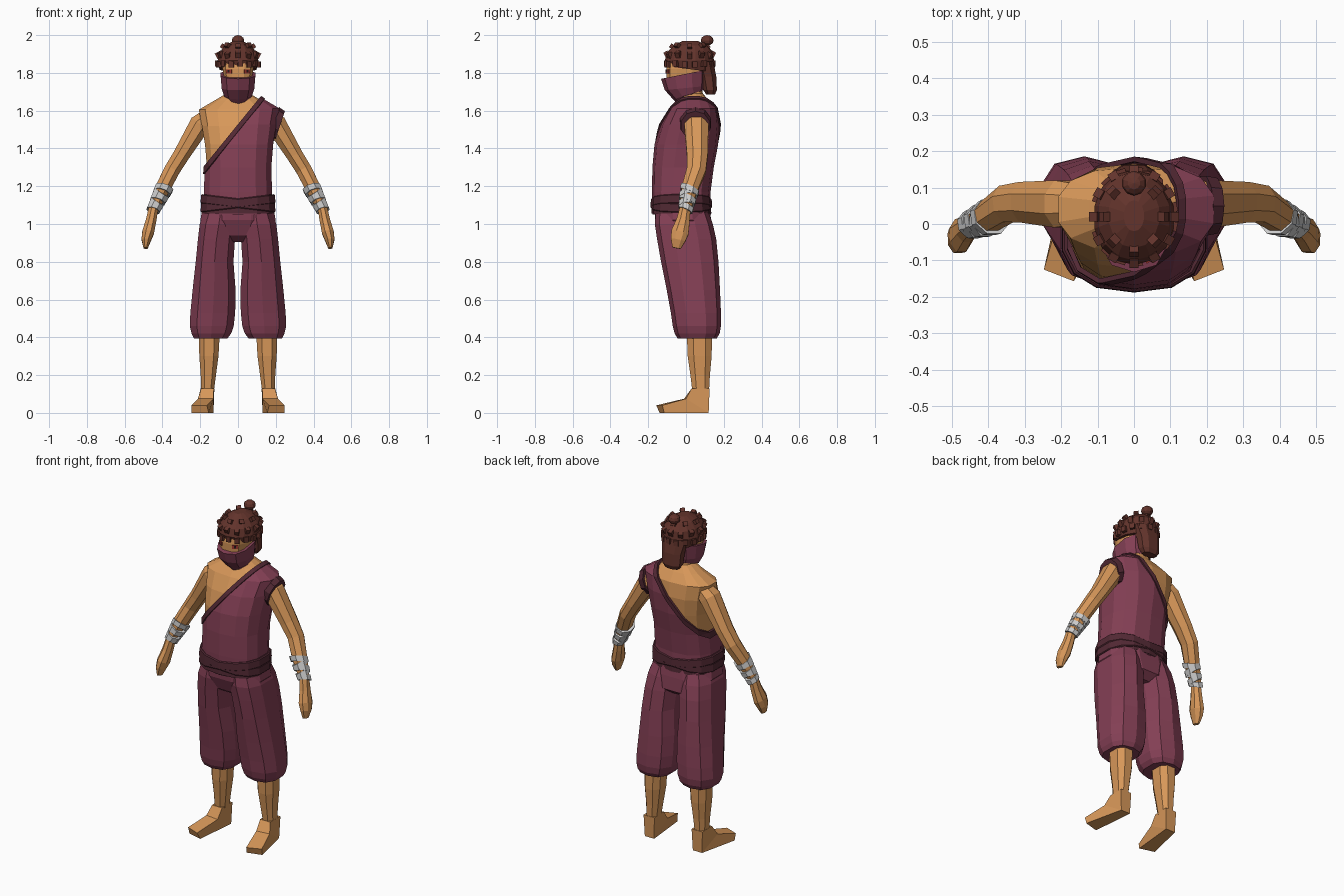
import bpy, bmesh, math
from mathutils import Vector, Matrix

if "Cube" in bpy.data.objects:
    bpy.data.objects.remove(bpy.data.objects["Cube"])

def material(name, rgb):
    m = bpy.data.materials.new(name)
    m.diffuse_color = (*rgb, 1)
    m.use_nodes = True
    m.node_tree.nodes["Principled BSDF"].inputs["Base Color"].default_value = m.diffuse_color
    return m

SKIN = material("tan skin", (0.68, 0.31, 0.10))
CLOTH = material("plum cloth", (0.23, 0.05, 0.09))
DARK = material("dark plum trim", (0.085, 0.022, 0.034))
HAIR = material("red brown hair", (0.125, 0.034, 0.025))
WRAP = material("pale grey wrap", (0.6, 0.6, 0.6))
EYE = material("red eye", (0.35, 0.04, 0.03))
PUPIL = material("dark pupil", (0.02, 0.01, 0.01))

def finish(bm, name, mat):
    bmesh.ops.recalc_face_normals(bm, faces=bm.faces)
    me = bpy.data.meshes.new(name)
    bm.to_mesh(me)
    bm.free()
    me.materials.append(mat)
    ob = bpy.data.objects.new(name, me)
    bpy.context.collection.objects.link(ob)
    return ob

def loft(bm, rings, s=1, caps=True):
    """Skin a list of point rings; s = -1 mirrors in x."""
    vs = [[bm.verts.new((p[0] * s, p[1], p[2])) for p in r] for r in rings]
    n = len(vs[0])
    for a, b in zip(vs, vs[1:]):
        for i in range(n):
            j = (i + 1) % n
            bm.faces.new((a[i], a[j], b[j], b[i]))
    if caps:
        bm.faces.new(vs[0])
        bm.faces.new(vs[-1])

def ring(z, x0, x1, y0, y1, n=12, p=2.5, tx=0, ty=0):
    """Level rounded-box ring from its bounds, tilted by tx and ty."""
    out = []
    for i in range(n):
        a = math.tau * (i + 0.5) / n
        c, s = math.cos(a), math.sin(a)
        x = (x0 + x1) / 2 + (x1 - x0) / 2 * math.copysign(abs(c) ** (2 / p), c)
        y = (y0 + y1) / 2 + (y1 - y0) / 2 * math.copysign(abs(s) ** (2 / p), s)
        out.append((x, y, z + tx * x + ty * y))
    return out

def tube(path, n=8, axis=None):
    """Rings across a path of (x, y, z, side radius, depth radius)."""
    pts = [Vector(q[:3]) for q in path]
    out = []
    for i, c in enumerate(pts):
        d = axis or pts[min(i + 1, len(pts) - 1)] - pts[max(i - 1, 0)]
        d = d.normalized()
        u = (Vector((0, 1, 0)) - d * d.y).normalized()
        v = d.cross(u)
        angs = [math.tau * (k + 0.5) / n for k in range(n)]
        out.append([c + u * path[i][4] * math.cos(a) + v * path[i][3] * math.sin(a) for a in angs])
    return out

def part(name, rings, mat, s=1):
    bm = bmesh.new()
    loft(bm, rings, s)
    return finish(bm, name, mat)

def cube(bm, loc, size, rot=0, pitch=0):
    m = Matrix.Translation(loc) @ Matrix.Rotation(rot, 4, 'Z') @ Matrix.Rotation(pitch, 4, 'X')
    bmesh.ops.create_cube(bm, size=1, matrix=m @ Matrix.Diagonal((*size, 1)))

# Torso profile: height, half width, front, back
TORSO = [(1.05, .178, -.165, .12), (1.17, .172, -.168, .118), (1.3, .168, -.166, .135),
         (1.42, .178, -.155, .158), (1.52, .195, -.122, .166), (1.605, .212, -.075, .155),
         (1.655, .125, -.035, .12), (1.69, .065, -.02, .09), (1.76, .058, -.03, .07)]

def torso_mesh(o=0):
    bm = bmesh.new()
    loft(bm, [ring(z + o * (z > 1.5) * .6, -w - o, w + o, f - o, b + o, 14) for z, w, f, b in TORSO])
    return bm

def cut(bm, shift, outer):
    # Diagonal neckline plane running over one shoulder
    n = Vector((-.35, 0, .285)).normalized()
    bmesh.ops.bisect_plane(bm, geom=bm.verts[:] + bm.edges[:] + bm.faces[:],
                           plane_co=Vector((-.17, 0, 1.31)) + n * shift, plane_no=n,
                           clear_outer=outer, clear_inner=not outer)

finish(torso_mesh(), "torso", SKIN)
bm = torso_mesh(.012)
cut(bm, 0, True)
finish(bm, "one_shoulder_tunic", CLOTH)
bm = torso_mesh(.019)
cut(bm, .006, True)
cut(bm, -.018, False)
trim = finish(bm, "neckline_trim", DARK)
sol = trim.modifiers.new("thickness", 'SOLIDIFY')
sol.thickness = .014
sol.offset = -1

# Armhole edge on the covered shoulder
part("armhole_trim", tube([(.19, .05, 1.535, .088, .086), (.222, .05, 1.52, .082, .08)],
                          10, Vector((.9, 0, -.3))), DARK)

# Trousers: hips and two baggy legs
part("trouser_hips", [ring(.905, -.06, .06, -.08, .1), ring(.94, -.16, .16, -.135, .145),
                      ring(1.02, -.205, .205, -.168, .138), ring(1.1, -.19, .19, -.172, .125)], CLOTH)
LEG = [(1.06, 0, .185, -.16, .12), (1.0, -.005, .207, -.165, .142), (.92, .012, .216, -.153, .16),
       (.8, .02, .228, -.132, .172), (.65, .008, .245, -.102, .18), (.53, .01, .257, -.08, .185),
       (.46, .018, .26, -.07, .185), (.42, .032, .25, -.06, .178), (.395, .052, .237, -.045, .163)]
SHIN = [(.42, .093, .212, 0, .142), (.3, .1, .208, .005, .14), (.2, .114, .2, .02, .13),
        (.12, .125, .197, .03, .125)]
FOOT = [[(.125, .125, .13), (.197, .125, .13), (.195, .03, .13), (.128, .03, .13)],
        [(.13, .12, 0), (.192, .12, 0), (.212, .0, .075), (.13, -.01, .075)],
        [(.155, -.14, 0), (.245, -.115, 0), (.247, -.125, .04), (.165, -.157, .04)]]
ARM = [(.15, .055, 1.575, .045, .06), (.2, .055, 1.53, .06, .07), (.3, .06, 1.365, .047, .06),
       (.35, .055, 1.285, .045, .055), (.4, .02, 1.185, .043, .047), (.447, -.003, 1.085, .03, .032)]
HAND = [(.445, -.002, 1.095, .027, .03), (.46, -.015, 1.02, .03, .038), (.476, -.032, .955, .034, .05),
        (.486, -.042, .915, .027, .042), (.489, -.05, .872, .012, .024)]

for side, s in (("left", 1), ("right", -1)):
    part(side + "_trouser_leg", [ring(*r, n=10) for r in LEG], CLOTH, s)
    part(side + "_shin", [ring(*r, n=8) for r in SHIN], SKIN, s)
    part(side + "_foot", FOOT, SKIN, s)
    part(side + "_arm", tube(ARM), SKIN, s)
    part(side + "_hand", tube(HAND), SKIN, s)
    # Wrist wrap: overlapping bands tilted back and forth
    a, b = Vector((.397, .018, 1.178)), Vector((.443, 0, 1.085))
    d = (b - a).normalized()
    bm = bmesh.new()
    for k in range(5):
        c = a.lerp(b, k / 4)
        r = .052 - .003 * k
        h = d * .015
        tilt = d + Vector((.12, .28, .05)) * (1 if k % 2 else -1)
        loft(bm, tube([(*(c - h), r, r + .004), (*(c + h), r - .002, r + .002)], 8, tilt), s)
    finish(bm, side + "_wrist_wrap", WRAP)

# Belt with two crossed sashes
part("belt", [ring(z, -w, w, -w + .012, w - .062, 14) for z, w in ((1.055, .196), (1.135, .193))], DARK)
for name, t in (("sash_rising", .12), ("sash_falling", -.12)):
    part(name, [ring(z, -w, w, -w + .014, w - .064, 14, tx=t)
                for z, w in ((1.085, .198), (1.09, .202), (1.13, .2), (1.135, .194))], DARK)

# Head
part("head", [ring(1.69, -.05, .05, -.07, .06, 12, 3), ring(1.76, -.074, .074, -.104, .085, 12, 3),
              ring(1.82, -.083, .083, -.106, .095, 12, 3), ring(1.89, -.083, .083, -.095, .1, 12, 3),
              ring(1.94, -.05, .05, -.05, .07, 12, 3)], SKIN)
for name, size, mat in (("eyes", (.034, .014, .022), EYE), ("pupils", (.012, .018, .014), PUPIL)):
    bm = bmesh.new()
    for s in (1, -1):
        cube(bm, (s * .046, -.094, 1.808), size, s * math.radians(30))
    finish(bm, name, mat)

# Face scarf, pointed at the front below
part("face_scarf", [ring(1.665, -.045, .045, -.045, .075, 10, 2.4, ty=.7),
                    ring(1.68, -.076, .076, -.068, .092, 10, 2.4, ty=.3),
                    ring(1.72, -.09, .09, -.112, .1, 10, 2.4, ty=.1),
                    ring(1.795, -.096, .096, -.132, .105, 10, 2.4, ty=.2)], CLOTH)

# Hair cap, hanging back hair and top knot
CAP = [(1.822, .1, -.1, .135), (1.865, .111, -.112, .148), (1.91, .099, -.1, .142),
       (1.945, .07, -.066, .115), (1.968, .028, -.02, .065)]
part("hair_cap", [ring(z, -w, w, f, b, 14, 2.1, ty=-.12 if z < 1.85 else 0) for z, w, f, b in CAP], HAIR)
part("back_hair", [ring(1.685, -.045, .045, .105, .155, 8), ring(1.71, -.062, .062, .09, .166, 8),
                   ring(1.78, -.066, .066, .075, .163, 8), ring(1.86, -.085, .085, .05, .148, 8)], HAIR)
bm = bmesh.new()
bmesh.ops.create_uvsphere(bm, u_segments=10, v_segments=6, radius=.034,
                          matrix=Matrix.Translation((0, .112, 1.972)) @ Matrix.Diagonal((1, 1, .82, 1)))
cube(bm, (0, .1, 1.935), (.03, .03, .05))
finish(bm, "top_knot", HAIR)

# Rows of small knotted locks around the cap
bm = bmesh.new()
for z, rx, ry, count, lean in ((1.845, .109, .124, 15, 0), (1.893, .105, .122, 12, .5), (1.938, .076, .09, 8, 1)):
    for k in range(count):
        a = math.tau * (k + .5 * (count % 2)) / count
        loc = (rx * math.cos(a), .02 + ry * math.sin(a), z + .005 * (k % 2))
        cube(bm, loc, (.026, .024, .032), a + math.pi / 2, lean)
finish(bm, "hair_locks", HAIR)
